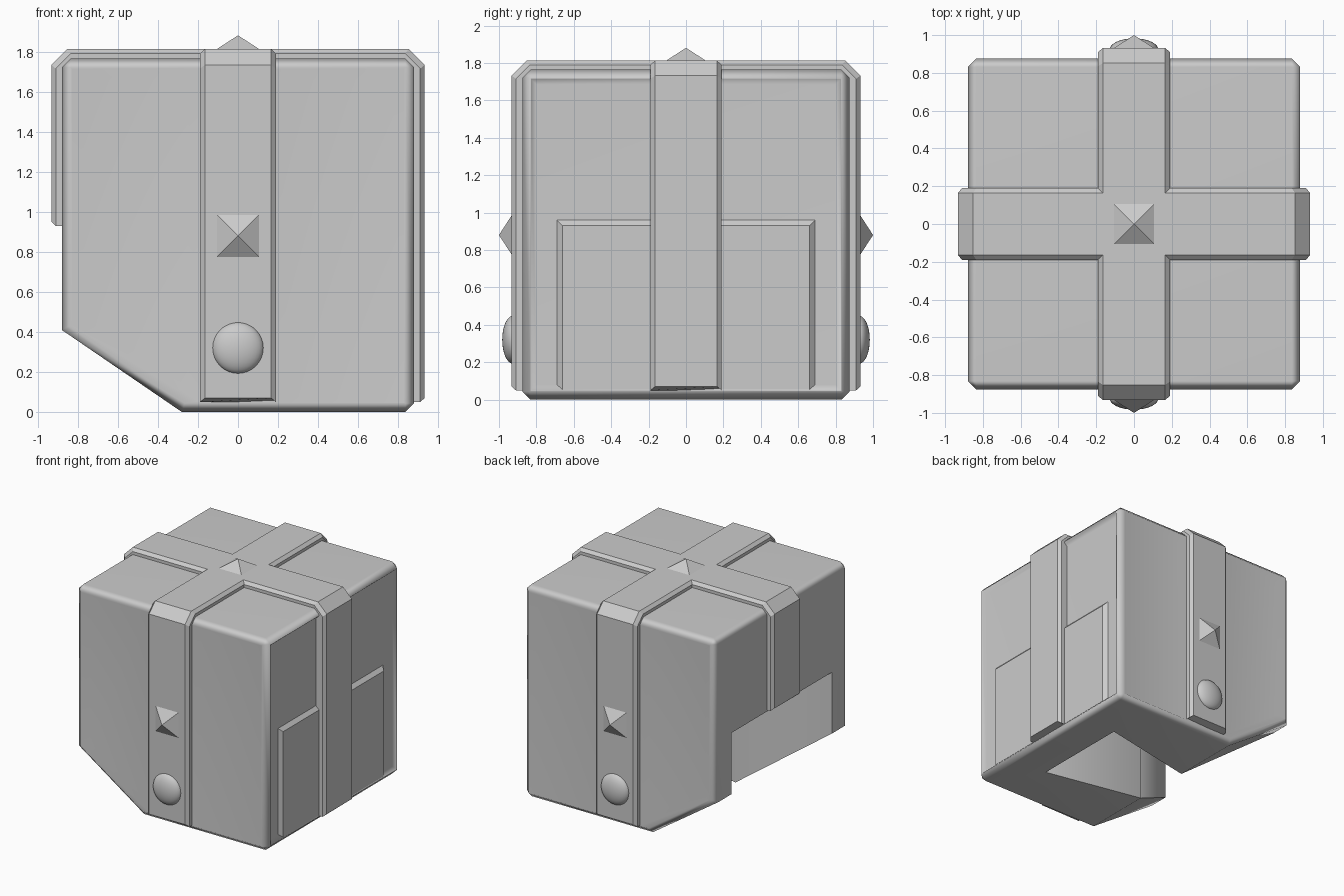
import bpy, bmesh, math
from mathutils import Vector

if "Cube" in bpy.data.objects:
    bpy.data.objects.remove(bpy.data.objects["Cube"])


def shade(ob, degrees, weighted=False):
    bpy.ops.object.select_all(action='DESELECT')
    ob.select_set(True)
    bpy.context.view_layer.objects.active = ob
    bpy.ops.object.shade_smooth_by_angle(angle=math.radians(degrees))
    if weighted:
        m = ob.modifiers.new("weighted", 'WEIGHTED_NORMAL')
        m.keep_sharp = True


def add_object(name, bm):
    bmesh.ops.recalc_face_normals(bm, faces=bm.faces)
    me = bpy.data.meshes.new(name)
    bm.to_mesh(me)
    bm.free()
    ob = bpy.data.objects.new(name, me)
    bpy.context.collection.objects.link(ob)
    return ob


def loft(rings):
    """Bridge equal-length rings of points and cap both ends."""
    bm = bmesh.new()
    rows = [[bm.verts.new(p) for p in r] for r in rings]
    n = len(rows[0])
    for a, b in zip(rows, rows[1:]):
        for i in range(n):
            j = (i + 1) % n
            bm.faces.new((a[i], a[j], b[j], b[i]))
    bm.faces.new(rows[0])
    bm.faces.new(rows[-1])
    return bm


def cut(target, cutter):
    m = target.modifiers.new("cut", 'BOOLEAN')
    m.operation = 'DIFFERENCE'
    m.solver = 'EXACT'
    m.object = cutter
    bpy.context.view_layer.objects.active = target
    bpy.ops.object.select_all(action='DESELECT')
    target.select_set(True)
    bpy.ops.object.modifier_apply(modifier=m.name)
    bpy.data.objects.remove(cutter)


# Chamfered box body with its lower left corner sloped off
outline = [(-.88, .41), (-.28, 0), (.88, 0), (.88, 1.765), (-.88, 1.765)]
bm = loft([[(x, y, z) for x, z in outline] for y in (-.875, .875)])
bmesh.ops.recalc_face_normals(bm, faces=bm.faces)
edges = [e for e in bm.edges
         if not (abs(e.verts[0].co.y - e.verts[1].co.y) > 1
                 and e.verts[0].co.x < 0 and e.verts[0].co.z < 1)]
bmesh.ops.bevel(bm, geom=edges, offset=.044, segments=1, affect='EDGES')
body = add_object("box_body", bm)

# Hollow opening to the left and below, narrowing between two cheek blocks
hollow = [(-1, -.66), (-.88, -.66), (-.28, -.25), (.56, -.42),
          (.56, .42), (-.28, .25), (-.88, .66), (-1, .66)]
cut(body, add_object("hollow_cutter", loft([[(x, y, z) for x, y in hollow] for z in (-.1, .92)])))

# Sunken panels with sloped rims on the front and back
right = ([(.20, .045), (.83, .045), (.83, 1.715), (.20, 1.715)],
         [(.25, .08), (.77, .08), (.77, 1.66), (.25, 1.66)])
left = ([(-.83, .43), (-.20, .05), (-.20, 1.715), (-.83, 1.715)],
        [(-.77, .46), (-.25, .13), (-.25, 1.66), (-.77, 1.66)])
for s in (-1, 1):
    for outer, inner in (right, left):
        rings = [[(x, s * d, z) for x, z in pts]
                 for pts, d in ((outer, .95), (outer, .876), (inner, .845))]
        cut(body, add_object("panel_cutter", loft(rings)))


def rect(x, y0, y1, z0, z1):
    return [(x, y0, z0), (x, y1, z0), (x, y1, z1), (x, y0, z1)]


# Sunken right side with two raised lower plates
cut(body, add_object("side_cutter", loft([rect(.95, -.83, .83, .05, 1.715),
                                          rect(.881, -.83, .83, .05, 1.715),
                                          rect(.85, -.80, .80, .08, 1.685)])))
for s in (-1, 1):
    plate = add_object("side_plate", loft([rect(.845, s * .15, s * .69, .06, .96),
                                           rect(.85, s * .15, s * .69, .06, .96),
                                           rect(.878, s * .15, s * .66, .055, .93)]))
shade(body, 50, True)


# Chamfered straps wrapped over the box
def strap(name, along_x, start_z, end_z):
    def path(side, top, c, e):
        return [(-side, start_z + e), (-side, top - c), (-side + c, top),
                (side - c, top), (side, top - c), (side, end_z + e)]
    lines = [(-.19, path(.83, 1.72, .05, 0)), (-.19, path(.91, 1.79, .075, 0)),
             (-.165, path(.932, 1.813, .08, .02)), (.165, path(.932, 1.813, .08, .02)),
             (.19, path(.91, 1.79, .075, 0)), (.19, path(.83, 1.72, .05, 0))]
    rings = []
    for i in range(6):
        ring = [(w, *p[i]) for w, p in lines]
        rings.append([(u, w, z) if along_x else (w, u, z) for w, u, z in ring])
    return add_object(name, loft(rings))


strap("front_back_strap", False, .05, .05)
strap("side_strap", True, .93, .05)


# Pyramid studs
def stud(name, centre, normal):
    r = .105
    bm = loft([[(-r, -r, -.01), (r, -r, -.01), (r, r, -.01), (-r, r, -.01)],
               [(-r, -r, 0), (r, -r, 0), (r, r, 0), (-r, r, 0)]])
    bm.faces.ensure_lookup_table()
    bmesh.ops.poke(bm, faces=[bm.faces[-1]], offset=0)
    bm.verts.ensure_lookup_table()
    bm.verts[-1].co = (0, 0, .068)
    bm.transform(Vector(normal).to_track_quat('Z', 'Y').to_matrix().to_4x4())
    bmesh.ops.translate(bm, verts=bm.verts, vec=centre)
    add_object(name, bm)


# Studs and domed buttons on the straps
stud("top_stud", (0, 0, 1.813), (0, 0, 1))
for s, label in ((-1, "front"), (1, "back")):
    stud(label + "_stud", (0, s * .932, .88), (0, s, 0))
    bm = bmesh.new()
    bmesh.ops.create_uvsphere(bm, u_segments=32, v_segments=16, radius=.128)
    bmesh.ops.scale(bm, verts=bm.verts, vec=(1, .45, 1))
    bmesh.ops.translate(bm, verts=bm.verts, vec=(0, s * .925, .32))
    shade(add_object(label + "_button", bm), 35)
